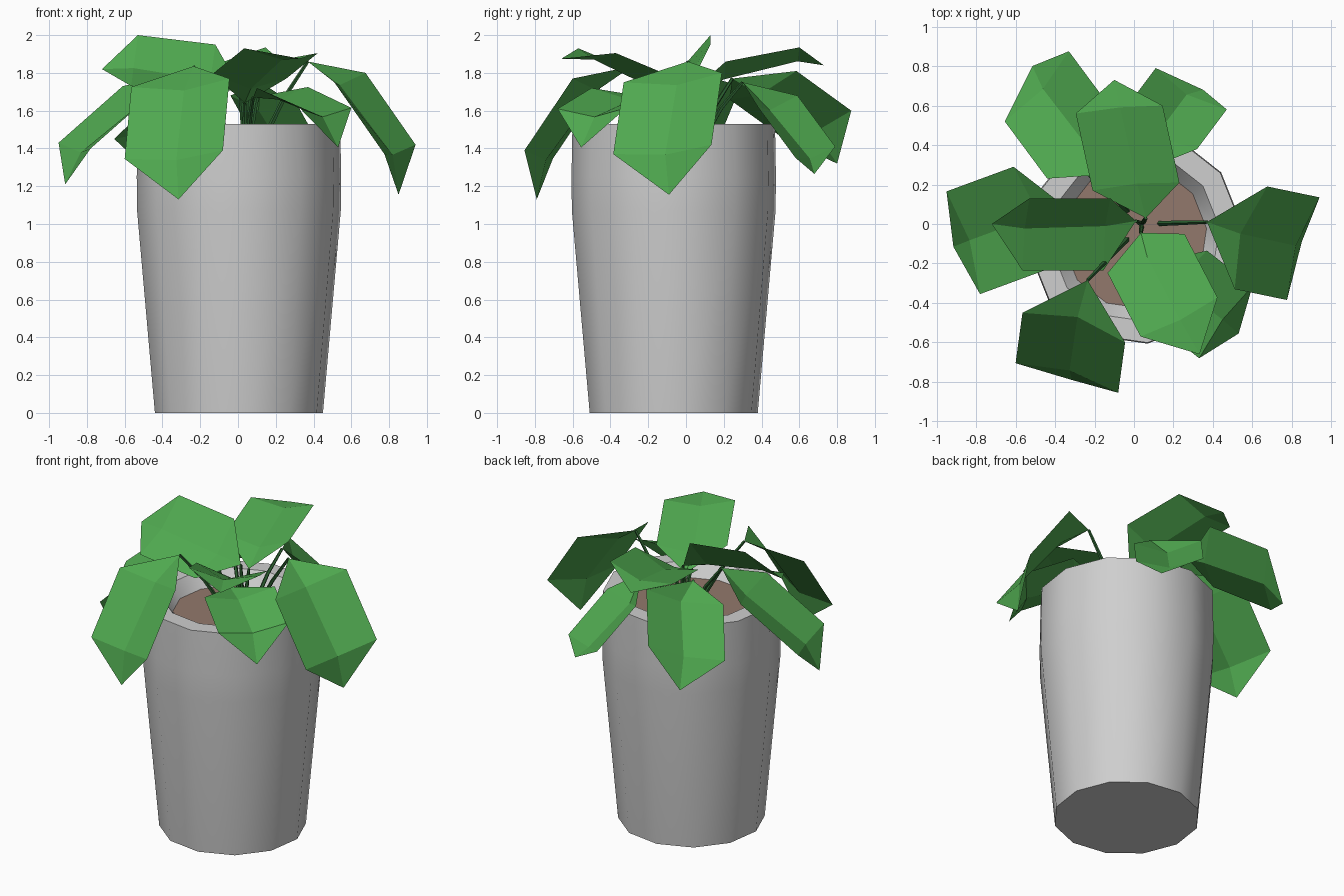
import bpy
import bmesh
import math
from mathutils import Vector

cube = bpy.data.objects.get("Cube")
if cube:
    bpy.data.objects.remove(cube, do_unlink=True)

SIDES = 12
TURN = math.radians(6.8)
CENTRE = Vector((0.005, -0.065, 0))
SOIL_Z = 1.44


def material(name, colour):
    mat = bpy.data.materials.new(name)
    mat.use_nodes = True
    mat.diffuse_color = (*colour, 1)
    mat.node_tree.nodes["Principled BSDF"].inputs["Base Color"].default_value = (*colour, 1)
    return mat


def finish(name, bm, mat, smooth=False):
    mesh = bpy.data.meshes.new(name)
    bm.to_mesh(mesh)
    bm.free()
    mesh.materials.append(mat)
    obj = bpy.data.objects.new(name, mesh)
    bpy.context.collection.objects.link(obj)
    if smooth:
        bpy.ops.object.select_all(action='DESELECT')
        obj.select_set(True)
        bpy.context.view_layer.objects.active = obj
        bpy.ops.object.shade_smooth_by_angle(angle=math.radians(40))
    return obj


def ring(bm, radius, z):
    verts = []
    for i in range(SIDES):
        a = TURN + math.tau * i / SIDES
        verts.append(bm.verts.new(CENTRE + Vector((radius * math.cos(a), radius * math.sin(a), z))))
    return verts


def bridge(bm, lower, upper):
    count = len(lower)
    for i in range(count):
        j = (i + 1) % count
        bm.faces.new((lower[i], lower[j], upper[j], upper[i]))


pot_grey = material("pot grey", (0.62, 0.62, 0.62))
soil_brown = material("soil brown", (0.29, 0.19, 0.15))
leaf_green = material("leaf green", (0.08, 0.40, 0.08))
stem_green = material("stem green", (0.025, 0.12, 0.03))

# Pot: tapered twelve-sided wall, flat rim and sloping inner lip
bm = bmesh.new()
profile = [(0.448, 0), (0.543, 1.07), (0.545, 1.25), (0.54, 1.53), (0.43, 1.53), (0.365, SOIL_Z)]
rings = [ring(bm, r, z) for r, z in profile]
for lower, upper in zip(rings, rings[1:]):
    bridge(bm, lower, upper)
bm.faces.new(rings[0][::-1])
finish("pot", bm, pot_grey, smooth=True)

# Soil disc
bm = bmesh.new()
bm.faces.new(ring(bm, 0.37, SOIL_Z))
finish("soil", bm, soil_brown)


def stem(name, base):
    """Thin slightly bowed tube from the soil to the leaf base."""
    start = Vector((0.03 + base.x * 0.25, base.y * 0.25, SOIL_Z - 0.02))
    middle = (start + base) / 2 + Vector((0, 0, 0.03))
    bm = bmesh.new()
    axis = (base - start).normalized()
    side = axis.orthogonal().normalized()
    other = axis.cross(side)
    loops = []
    for point, radius in ((start, 0.014), (middle, 0.012), (base, 0.009)):
        loop = []
        for i in range(5):
            a = math.tau * i / 5
            loop.append(bm.verts.new(point + radius * (side * math.cos(a) + other * math.sin(a))))
        loops.append(loop)
    for lower, upper in zip(loops, loops[1:]):
        bridge(bm, lower, upper)
    bm.faces.new(loops[-1])
    finish(name, bm, stem_green)


def leaf(place, base, shoulder_a, shoulder_b, outer_a, tip):
    """Six-sided leaf with a sunken midrib, plus its stem."""
    base, sa, sb, oa, tip = map(Vector, (base, shoulder_a, shoulder_b, outer_a, tip))
    ob = sb + oa - sa
    normal = (sb - sa).cross(tip - base).normalized()
    if normal.z < 0:
        normal.negate()
    rib_in = (sa + sb) / 2 - normal * 0.07
    rib_out = (oa + ob) / 2 - normal * 0.05
    bm = bmesh.new()
    b, a1, a2, b1, b2, t, m1, m2 = [bm.verts.new(p) for p in (base, sa, oa, sb, ob, tip, rib_in, rib_out)]
    for face in ((b, m1, a1), (a1, m1, m2, a2), (a2, m2, t),
                 (b, b1, m1), (b1, b2, m2, m1), (b2, t, m2)):
        bm.faces.new(face)
    bm.normal_update()
    if sum((f.normal.dot(normal) for f in bm.faces)) < 0:
        bmesh.ops.reverse_faces(bm, faces=bm.faces[:])
    finish(place + "_leaf", bm, leaf_green)
    stem(place + "_stem", base)


# Leaves: base, two shoulders, outer corner of the first side, tip
leaf("left",
     (0.37, 0.01, 1.86), (0.675, 0.19, 1.8), (0.51, -0.33, 1.75),
     (0.94, 0.135, 1.42), (0.85, -0.09, 1.155))
leaf("front",
     (-0.235, -0.285, 1.835), (-0.565, -0.45, 1.725), (-0.045, -0.6, 1.77),
     (-0.6, -0.705, 1.345), (-0.315, -0.79, 1.13))
leaf("right",
     (-0.3, 0.05, 1.8), (-0.61, 0.29, 1.73), (-0.44, -0.23, 1.7),
     (-0.95, 0.165, 1.43), (-0.915, -0.115, 1.21))
leaf("upper_right",
     (0.01, 0.015, 1.72), (-0.12, 0.13, 1.95), (-0.155, -0.235, 1.68),
     (-0.53, 0.13, 2.0), (-0.72, 0, 1.82))
leaf("upper_back",
     (0.06, 0.03, 1.7), (0.23, 0.21, 1.86), (-0.21, 0.17, 1.81),
     (0.145, 0.6, 1.935), (-0.1, 0.73, 1.84))
leaf("upper_front",
     (0.035, -0.045, 1.64), (-0.134, -0.248, 1.795), (0.256, -0.05, 1.77),
     (0.033, -0.57, 1.93), (0.332, -0.66, 1.875))
leaf("back_right",
     (-0.225, 0.245, 1.77), (-0.115, 0.585, 1.81), (-0.44, 0.23, 1.66),
     (-0.33, 0.875, 1.6), (-0.515, 0.8, 1.32))
leaf("back_left",
     (0.12, 0.3, 1.75), (-0.04, 0.59, 1.68), (0.32, 0.38, 1.62),
     (0.11, 0.79, 1.41), (0.35, 0.68, 1.265))
leaf("front_left",
     (0.08, -0.2, 1.67), (0.1, -0.5, 1.72), (0.37, -0.135, 1.725),
     (0.33, -0.68, 1.61), (0.53, -0.555, 1.405))
